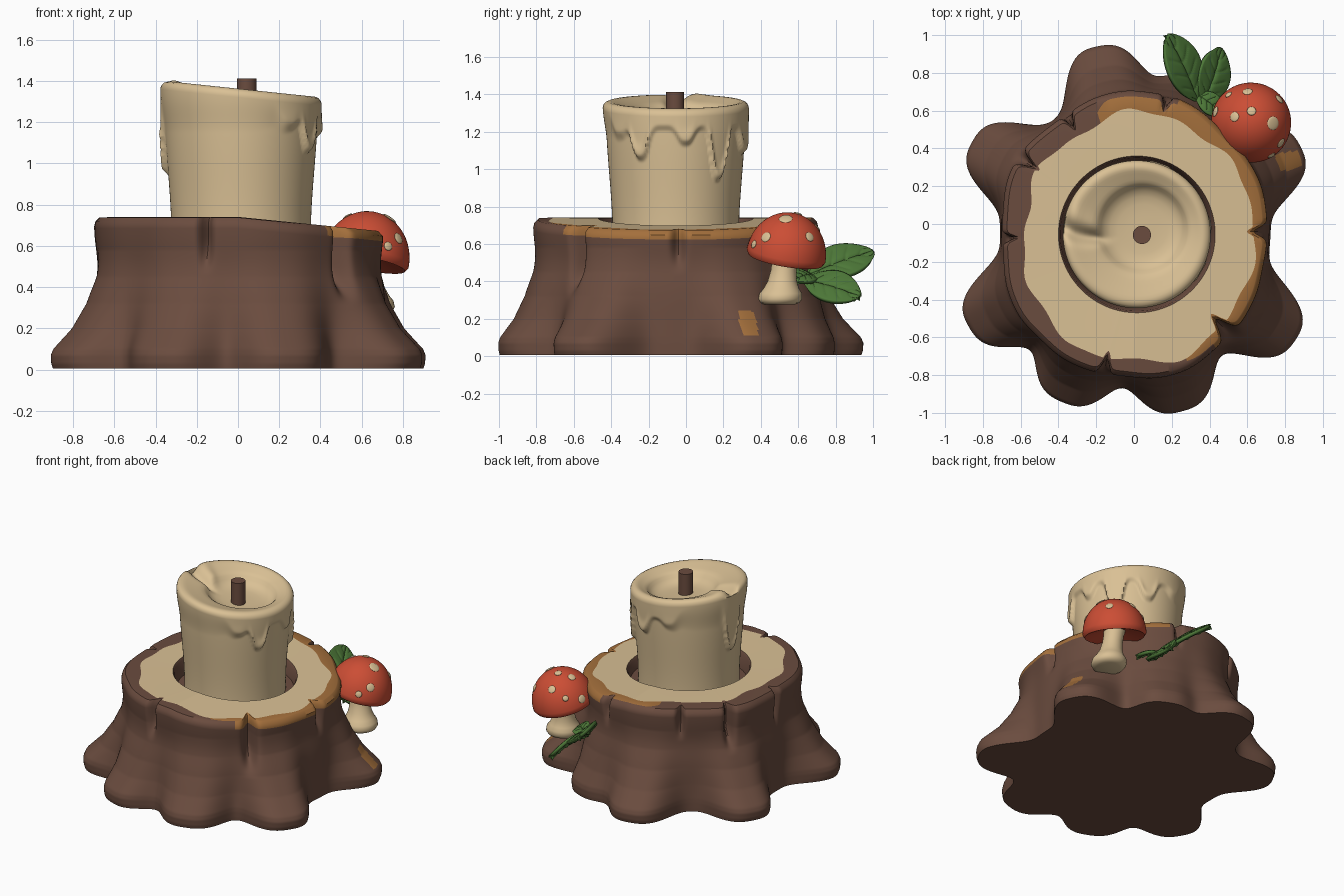
import bpy, bmesh, math
from math import sin, cos, pi, exp, radians, sqrt
from mathutils import Vector, Matrix

if "Cube" in bpy.data.objects:
    bpy.data.objects.remove(bpy.data.objects["Cube"])


def material(name, col):
    m = bpy.data.materials.new(name)
    m.diffuse_color = (*col, 1)
    m.use_nodes = True
    m.node_tree.nodes["Principled BSDF"].inputs["Base Color"].default_value = m.diffuse_color
    return m


BARK = material("bark brown", (0.145, 0.072, 0.049))
CREAM = material("cream", (0.70, 0.53, 0.30))
ORANGE = material("inner bark orange", (0.37, 0.16, 0.045))
RED = material("cap red", (0.60, 0.075, 0.035))
GREEN = material("leaf green", (0.075, 0.19, 0.04))


def finish(name, bm, mats, angle=40):
    bmesh.ops.recalc_face_normals(bm, faces=bm.faces)
    me = bpy.data.meshes.new(name)
    bm.to_mesh(me)
    bm.free()
    for m in mats:
        me.materials.append(m)
    ob = bpy.data.objects.new(name, me)
    bpy.context.collection.objects.link(ob)
    bpy.ops.object.select_all(action='DESELECT')
    ob.select_set(True)
    bpy.context.view_layer.objects.active = ob
    bpy.ops.object.shade_smooth_by_angle(angle=radians(angle))
    return ob


def loft(name, rings, mats, rule=None, angle=40):
    """Skin a stack of closed rings and close both ends with fans."""
    bm = bmesh.new()
    vs = [[bm.verts.new(p) for p in r] for r in rings]
    n = len(vs[0])
    for i in range(len(vs) - 1):
        for j in range(n):
            k = (j + 1) % n
            f = bm.faces.new((vs[i][j], vs[i][k], vs[i + 1][k], vs[i + 1][j]))
            f.material_index = rule(i, f.calc_center_median()) if rule else 0
    for r in (vs[0], vs[-1]):
        c = bm.verts.new(sum((v.co for v in r), Vector()) / n)
        for j in range(n):
            bm.faces.new((r[j], r[(j + 1) % n], c))
    return finish(name, bm, mats, angle)


def wrap(a):
    return (a + pi) % (2 * pi) - pi


def smooth(a, b, x):
    t = min(1, max(0, (x - a) / (b - a)))
    return t * t * (3 - 2 * t)


def pol(t, r, z, cx=0.0, cy=-.04):
    return Vector((cx + r * cos(t), cy + r * sin(t), z))


# ---- stump: eight flared roots, split rim, hollow top ----
CY = -0.04
ROOTS = [(101, 1.0), (151, .98), (210, 1.01), (247, .98), (285, .985), (326, 1.03), (27, .99), (67, .88)]
SPLITS = [(120, .07, .03, .5), (147, .09, .04, .4), (183, .06, .03, .45), (258, .08, .035, .45),
          (313, .11, .05, .3), (0, .07, .045, .43), (76, .06, .03, .5)]
FLARE = [(0, .95), (.03, .99), (.07, 1.0), (.10, .95), (.2, .56), (.32, .26), (.45, .08), (.58, 0)]


def root_bump(t, r0):
    return sum((r - r0) * exp(-(abs(wrap(t - radians(a))) / radians(15)) ** 3) for a, r in ROOTS)


def rim(t):
    e = .71 * .755 / sqrt((.755 * cos(t)) ** 2 + (.71 * sin(t)) ** 2)
    return e - .02 * sin(t) - .004 + .06 * root_bump(t, .72) + .008 * sin(5 * t + 1)


def side(t, z):
    R = rim(t)
    fl = 0
    for (a, p), (b, q) in zip(FLARE, FLARE[1:]):
        if a <= z <= b:
            fl = p + (q - p) * (z - a) / (b - a)
    r = R + fl * (.01 + root_bump(t, R + .01)) - .018 * exp(-((z - .5) / .12) ** 2)
    for a, d, w, lo in SPLITS:
        r -= d * exp(-(wrap(t - radians(a)) / w) ** 2) * smooth(lo, lo + .2, z)
    return r


def top_z(x):
    return .738 - .1 * max(0, x)


N = 420
LEVELS = 84
ANG = [2 * pi * j / N for j in range(N)]


def sector(t):
    # 1 where the orange inner bark shows (right half), 0 elsewhere
    return smooth(radians(95), radians(80), abs(wrap(t - radians(20))))


rings = []
for i in range(LEVELS + 1):
    rings.append([pol(t, side(t, z), z) for t in ANG
                  for z in [.006 + (top_z(rim(t) * cos(t)) - .05) * i / LEVELS]])


def top_ring(f, dz):
    out = []
    for t in ANG:
        r = f(t, side(t, .7))
        out.append(pol(t, r, top_z(r * cos(t)) + dz))
    return out


def cream_edge(t, r):
    w = .10 + .03 * cos(t - radians(150)) + .013 * sin(7 * t) + .009 * sin(13 * t + 2)
    return min(rim(t) - w, r - .045)


def orange_edge(t, r):
    c, s = cream_edge(t, r), sector(t)
    return c + .004 + (max(r - .035, c) - c) * s


rings.append(top_ring(lambda t, r: r - .006, -.02))
rings.append(top_ring(lambda t, r: r - .026, 0))
rings.append(top_ring(orange_edge, .003))
rings.append(top_ring(cream_edge, .003))
rings.append([pol(t, .415, top_z(.4 * cos(t)), .015, -.055) for t in ANG])
rings.append([pol(t, .405, top_z(.4 * cos(t)) - .015, .015, -.055) for t in ANG])
rings.append([pol(t, .39, .62, .015, -.055) for t in ANG])


def stump_colour(i, c):
    t = math.atan2(c.y - CY, c.x)
    s = sector(t) > .5
    if i == LEVELS + 4:
        return 1                      # cream heartwood
    if i == LEVELS + 3:
        return 2 if s else 0          # orange inner bark
    if s and LEVELS <= i < LEVELS + 3 and abs(wrap(t - radians(8))) < 1.1:
        return 2                      # orange rounded edge
    y0 = .275 + .2 * (.24 - c.z)
    if i < LEVELS and c.x > .5 and y0 < c.y < y0 + .09 and .11 < c.z < .24:
        return 2                      # bare patch on one root
    return 0


loft("tree_stump", rings, [BARK, CREAM, ORANGE], stump_colour)

# ---- candle: tilted rim, wax drips, pool with a spill channel ----
KX, KY = .015, -.055
DRIPS = [(-52, 9, 1.17), (-30, 9, 1.05), (8, 8, 1.13), (38, 9, .94), (72, 10, 1.08), (105, 9, 1.17), (174, 10, .95)]
SPILL = radians(174)


def candle_top(x):
    return 1.358 - .105 * x


def plain(t):
    # 1 on the side without draped wax
    return smooth(1.1, 1.9, abs(wrap(t - radians(25))))


def drip_edge(t):
    base = 1.215 + .03 * plain(t)
    return base - sum((base - z) * exp(-(abs(wrap(t - radians(a))) / radians(w)) ** 3) for a, w, z in DRIPS)


K = 240
KANG = [2 * pi * j / K for j in range(K)]
rings = []
for i in range(81):
    ring = []
    for t in KANG:
        z = .62 + (candle_top(.38 * cos(t)) - .03 - .62) * i / 80
        e = drip_edge(t)
        low = exp(-((z - e - .035) / .04) ** 2) * smooth(1.2, 1.1, e)
        soft = .016 + .08 * plain(t) * smooth(1.1, 1.22, e)
        r = .338 + .035 * smooth(.65, 1.3, z) + (.018 + .012 * low) * smooth(e - soft, e + soft + .01, z)
        ring.append(pol(t, r, z, KX, KY))
    rings.append(ring)
LIP = [(.386, -.014), (.376, -.003), (.36, .003), (.345, .003), (.33, -.001), (.31, -.008), (.29, -.015), (.27, -.022),
       (.25, -.03), (.235, -.042), (.22, -.062), (.2, -.08), (.17, -.094), (.13, -.1), (.08, -.103), (.04, -.103)]
for r, dz in LIP:
    ring = []
    for t in KANG:
        a = wrap(t - SPILL - (.38 - r) * 2.2)          # channel curls into the pool
        groove = .05 * exp(-(a / .13) ** 2) * smooth(.18, .26, r)
        ridge = .01 * exp(-((a + .3) / .13) ** 2) * smooth(.18, .26, r) * smooth(.39, .33, r)
        o = smooth(.37, .22, r)
        ring.append(pol(t, r, candle_top(r * cos(t)) + dz - groove + ridge, KX + .03 * o, KY + .03 * o))
    rings.append(ring)
loft("candle", rings, [CREAM], angle=70)

# ---- wick ----
loft("wick", [[pol(2 * pi * j / 32, .048, z, .042, -.058) for j in range(32)] for z in (1.2, 1.413)], [BARK])

# ---- mushroom ----
C0 = Vector((.618, .535, .535))
TILT = Vector((0, 0, 1)).rotation_difference(Vector((.2, .17, 1))).to_matrix()
prof = [(.03, .03), (.1, .01), (.17, -.012), (.2, -.02)]
prof += [(.213 * cos(a), .235 * sin(a)) for a in [pi / 2 * k / 20 for k in range(20)]]
loft("mushroom_cap", [[C0 + TILT @ Vector((r * cos(a), r * sin(a), z)) for a in [2 * pi * j / 64 for j in range(64)]]
                      for r, z in prof], [RED], angle=50)

stem = [(.275, .08), (.285, .105), (.305, .118), (.335, .114), (.36, .096), (.40, .078), (.46, .068), (.52, .068), (.57, .074)]
loft("mushroom_stem", [[pol(2 * pi * j / 40, r, z, .645 - .1 * (z - .28), .5 + .12 * (z - .28)) for j in range(40)]
                       for z, r in stem], [CREAM], angle=60)

SPOTS = [(-.09, .03, .026), (-.02, .165, .026), (0, .06, .024), (.115, -.005, .036), (.16, -.11, .028), (.11, -.175, .022),
         (.15, .125, .026), (-.19, .06, .028), (-.12, .15, .02)]
bm = bmesh.new()
for x, y, s in SPOTS:
    q = Vector((x, y, 0)) / .215
    d = TILT.transposed() @ Vector((q.x, q.y, sqrt(max(0, 1 - q.length_squared))))
    n = (TILT @ Vector((d.x / .213, d.y / .213, d.z / .235))).normalized()
    p = C0 + TILT @ Vector((d.x * .213, d.y * .213, d.z * .235))
    m = Matrix.Translation(p) @ n.to_track_quat('Z', 'Y').to_matrix().to_4x4() @ Matrix.Diagonal((s, s, .007, 1))
    bmesh.ops.create_uvsphere(bm, u_segments=20, v_segments=10, radius=1, matrix=m)
finish("mushroom_spots", bm, [CREAM], 60)


# ---- leaves: creased blades with pressed side veins ----
def leaf(name, base, tip, width, normal=(1, 0, 1)):
    base, tip = Vector(base), Vector(tip)
    axis = tip - base
    nrm = Vector(normal)
    nrm = (nrm - axis * nrm.dot(axis) / axis.length_squared).normalized()
    across = nrm.cross(axis).normalized()
    nu, nv = 48, 12
    bm = bmesh.new()
    grid = []
    for i in range(nu + 1):
        u = i / nu
        w = width * (.03 + max(0, sin(pi * u ** 1.05)) ** .62)
        row = []
        for j in range(-nv, nv + 1):
            v = j / nv
            h = .02 * sin(pi * u) + .012 * abs(v) - .012 * v * v - .01 * exp(-(v / .1) ** 2)
            f = (u * 4.5 - abs(v) * 1.1) % 1 - .5
            h -= .006 * exp(-(f / .1) ** 2) * smooth(.85, .6, abs(v))
            row.append(bm.verts.new(base + axis * u + across * (w * v) + nrm * h))
        grid.append(row)
    for i in range(nu):
        for j in range(2 * nv):
            bm.faces.new((grid[i][j], grid[i][j + 1], grid[i + 1][j + 1], grid[i + 1][j]))
    ob = finish(name, bm, [GREEN], 50)
    mod = ob.modifiers.new("thickness", 'SOLIDIFY')
    mod.thickness = .024
    mod.offset = 0


leaf("leaf_upper", (.33, .66, .43), (.175, .995, .555), .115)
leaf("leaf_lower", (.36, .64, .40), (.455, .925, .315), .11)
leaf("leaf_small", (.33, .68, .42), (.46, .58, .40), .06)
